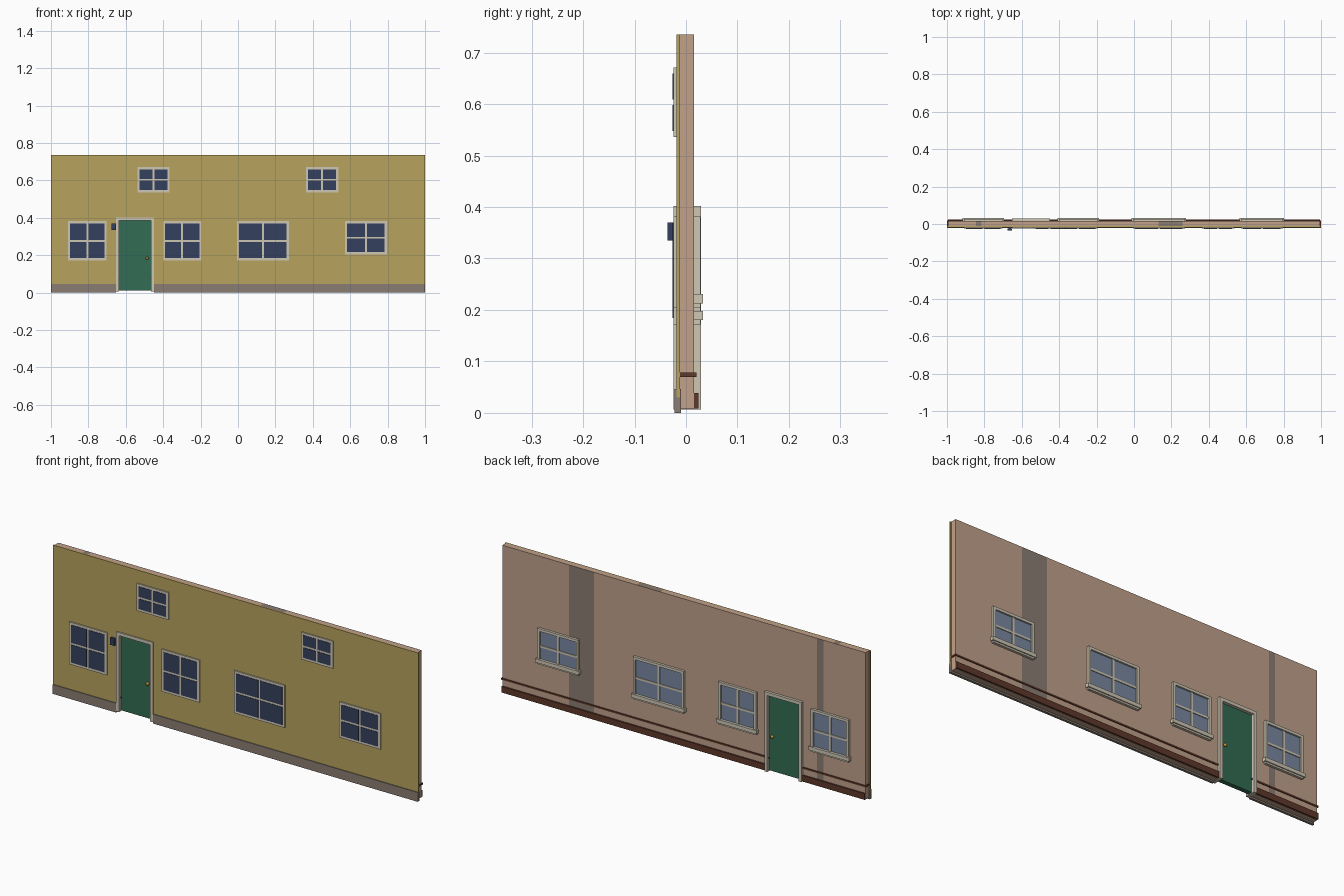
import bpy, bmesh
from mathutils import Vector

if "Cube" in bpy.data.objects:
    bpy.data.objects.remove(bpy.data.objects["Cube"])


def material(name, r, g, b):
    lin = [((c / 255 + 0.055) / 1.055) ** 2.4 for c in (r, g, b)]
    m = bpy.data.materials.new(name)
    m.diffuse_color = (*lin, 1)
    m.use_nodes = True
    m.node_tree.nodes["Principled BSDF"].inputs["Base Color"].default_value = m.diffuse_color
    return m


YELLOW = material("yellow_render", 183, 162, 92)
TAN = material("tan_plaster", 193, 161, 138)
GREY = material("grey_stone", 138, 125, 115)
CREAM = material("cream_trim", 207, 199, 181)
NAVY = material("navy_glass", 52, 64, 93)
BLUE = material("blue_glass", 120, 136, 160)
GREEN = material("green_paint", 50, 108, 83)
BROWN = material("dark_brown_wood", 94, 56, 42)
GOLD = material("brass", 190, 150, 60)


def finish(name, bm, *mats):
    bmesh.ops.recalc_face_normals(bm, faces=bm.faces)
    me = bpy.data.meshes.new(name)
    bm.to_mesh(me)
    bm.free()
    for m in mats:
        me.materials.append(m)
    ob = bpy.data.objects.new(name, me)
    bpy.context.collection.objects.link(ob)
    return ob


def add_box(bm, x, y, z):
    """Box from (min, max) ranges."""
    vs = bmesh.ops.create_cube(bm, size=1)["verts"]
    for v in vs:
        v.co = Vector([(a + b) / 2 + c * (b - a) for (a, b), c in zip((x, y, z), v.co)])


def boxes(name, mat, *ranges):
    bm = bmesh.new()
    for r in ranges:
        add_box(bm, *r)
    return finish(name, bm, mat)


# door opening, shared by the walls and trims
DX0, DX1, DZ = -0.652, -0.449, 0.402
FW = 0.016


def wall(name, half, y0, y1, z0, mats, stripes=()):
    """Wall outline with a door notch, extruded along y; stripes = (normal axis, x0, x1)."""
    a, b, top = DX0 + 0.006, DX1 - 0.006, DZ - 0.006
    pts = [(-half, z0), (a, z0), (a, top), (b, top), (b, z0),
           (half, z0), (half, 0.735), (-half, 0.735)]
    bm = bmesh.new()
    face = bm.faces.new([bm.verts.new((x, y0, z)) for x, z in pts])
    ext = bmesh.ops.extrude_face_region(bm, geom=[face])["geom"]
    bmesh.ops.translate(bm, vec=(0, y1 - y0, 0),
                        verts=[g for g in ext if isinstance(g, bmesh.types.BMVert)])
    bmesh.ops.recalc_face_normals(bm, faces=bm.faces)
    for axis, x0, x1 in stripes:
        for x in (x0, x1):
            bmesh.ops.bisect_plane(bm, geom=bm.verts[:] + bm.edges[:] + bm.faces[:],
                                   plane_co=(x, 0, 0), plane_no=(1, 0, 0))
    bm.normal_update()
    for f in bm.faces:
        c = f.calc_center_median().x
        if any(f.normal[axis] > 0.9 and x0 < c < x1 for axis, x0, x1 in stripes):
            f.material_index = 1
    return finish(name, bm, *mats)


# wall layers: rendered front skin and plastered core with grey patches
wall("front_wall_skin", 1.0, -0.018, -0.012, 0.03, [YELLOW])
wall("wall_core", 0.995, -0.012, 0.016, 0.008, [TAN, GREY],
     [(1, 0.493, 0.631), (1, -0.763, -0.73), (2, 0.13, 0.26), (2, -0.845, -0.815)])

# stone plinth, skirting board and rail, each interrupted by the door
boxes("plinth", GREY, *[(x, (-0.022, -0.010), (0, 0.046))
                        for x in ((-1, DX0), (DX1, 1))])
boxes("skirting_board", BROWN, *[(x, (0.015, 0.024), (0.009, 0.039))
                                 for x in ((-0.995, DX0), (DX1, 0.995))])
boxes("wall_rail", BROWN, *[(x, (-0.0115, 0.020), (0.070, 0.078))
                            for x in ((-0.999, DX0 + FW + 0.003), (DX1 - FW - 0.003, 0.999))])


def ring(x, y, z, w):
    """Four bars of a rectangular frame."""
    return [((x[0], x[0] + w), y, z), ((x[1] - w, x[1]), y, z),
            ((x[0] + w, x[1] - w), y, (z[0], z[0] + w)),
            ((x[0] + w, x[1] - w), y, (z[1] - w, z[1]))]


def front_window(name, x, z, w=0.012, bar=0.005):
    # cream plate with four dark panes on it
    boxes(name + "_front_frame", CREAM, (x, (-0.024, -0.017), z))
    cx, cz = sum(x) / 2, sum(z) / 2
    panes = [(px, (-0.026, -0.0235), pz)
             for px in ((x[0] + w, cx - bar), (cx + bar, x[1] - w))
             for pz in ((z[0] + w, cz - bar), (cz + bar, z[1] - w))]
    boxes(name + "_front_panes", NAVY, *panes)


def back_window(name, x, z, w=0.013, bar=0.005):
    # raised frame with cross bars, recessed glass and a sill
    cx, cz = sum(x) / 2, sum(z) / 2
    boxes(name + "_back_frame", CREAM, *ring(x, (0.015, 0.028), z, w),
          ((cx - bar, cx + bar), (0.015, 0.024), (z[0] + w, z[1] - w)),
          ((x[0] + w, x[1] - w), (0.015, 0.0238), (cz - bar, cz + bar)))
    boxes(name + "_back_glass", BLUE,
          ((x[0] + w / 2, x[1] - w / 2), (0.015, 0.020), (z[0] + w / 2, z[1] - w / 2)))
    boxes(name + "_sill", CREAM, ((x[0] - 0.007, x[1] + 0.007), (0.0155, 0.033),
                                  (z[0] + 0.008, z[0] + 0.026)))


# ground floor windows show on both faces, upper ones only on the front
LOW = (0.172, 0.382)
for name, x, z in (("left_window", (-0.909, -0.702), LOW),
                   ("middle_window", (-0.402, -0.195), LOW),
                   ("wide_window", (-0.006, 0.272), LOW),
                   ("right_window", (0.571, 0.796), (0.205, 0.382))):
    front_window(name, x, z)
    back_window(name, x, z)
for name, x in (("upper_left_window", (-0.538, -0.365)),
                ("upper_right_window", (0.363, 0.536))):
    front_window(name, x, (0.536, 0.671))

# door with frame and a knob on each face
boxes("door_frame", CREAM,
      ((DX0, DX0 + FW), (-0.024, 0.029), (0.007, DZ)),
      ((DX1 - FW, DX1), (-0.024, 0.029), (0.007, DZ)),
      ((DX0 + FW, DX1 - FW), (-0.024, 0.029), (DZ - FW, DZ)))
boxes("door", GREEN, ((DX0 + FW, DX1 - FW), (-0.008, 0.014), (0.011, DZ - FW)))
bm = bmesh.new()
for y in (-0.014, 0.020):
    s = bmesh.ops.create_uvsphere(bm, u_segments=12, v_segments=8, radius=0.008)
    bmesh.ops.translate(bm, verts=s["verts"], vec=(-0.486, y, 0.184))
knobs = finish("door_knobs", bm, GOLD)
for p in knobs.data.polygons:
    p.use_smooth = True

# lamp box beside the door
boxes("wall_lamp", NAVY, ((-0.675, -0.653), (-0.036, -0.024), (0.335, 0.370)),
      ((-0.670, -0.658), (-0.025, -0.017), (0.342, 0.366)))
